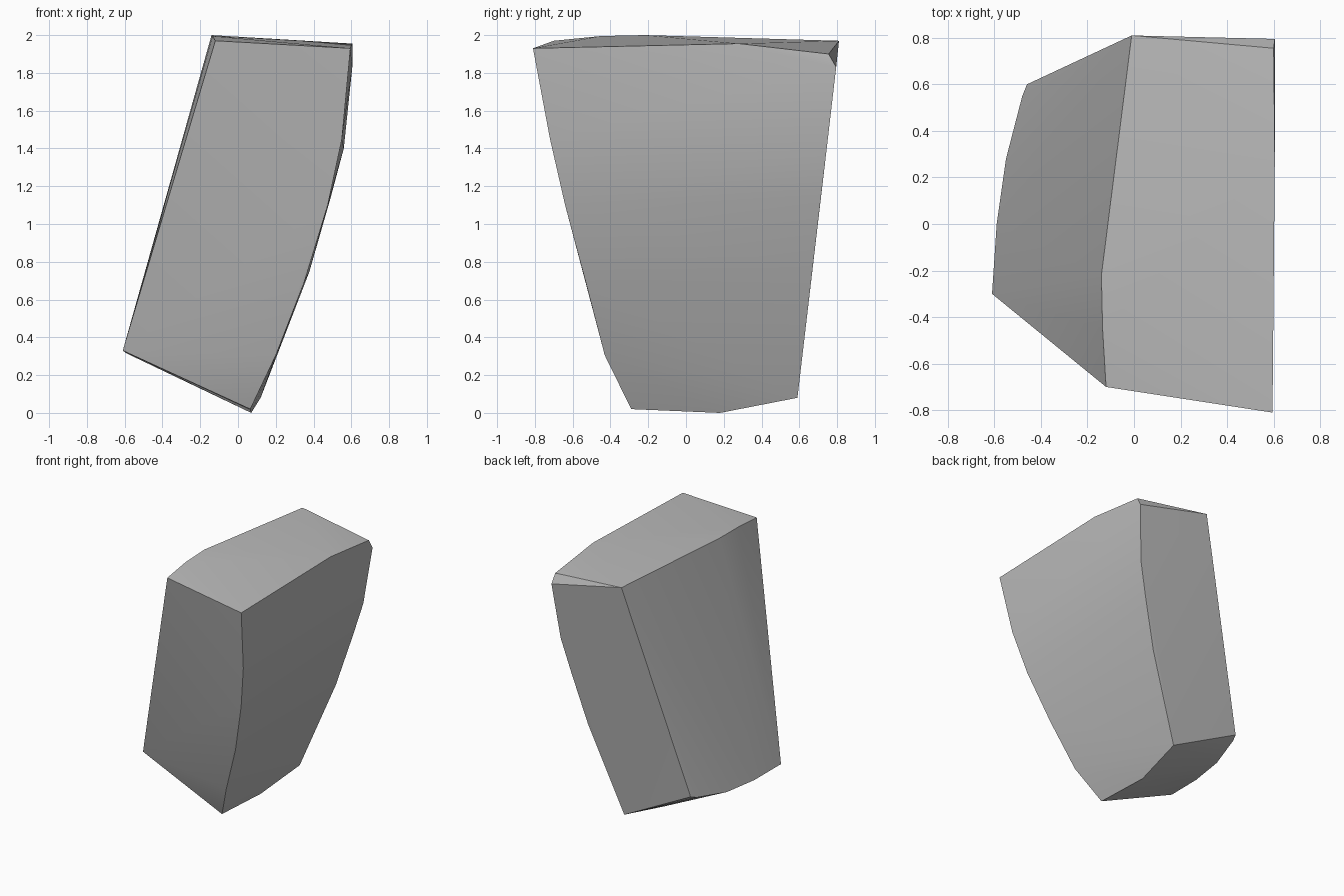
import bpy, bmesh, math

cube = bpy.data.objects.get("Cube")
if cube:
    bpy.data.objects.remove(cube, do_unlink=True)

# Stone grey
stone = bpy.data.materials.new("stone_grey")
stone.use_nodes = True
grey = (0.5, 0.5, 0.5, 1)
stone.diffuse_color = grey
stone.node_tree.nodes["Principled BSDF"].inputs["Base Color"].default_value = grey

# Outline edges of the tapered block
top_left_edge = [(-0.12, -0.70, 1.97), (-0.135, -0.45, 1.995),
                 (-0.14, -0.22, 2.0), (-0.01, 0.81, 1.97)]
top_right_edge = [(0.595, -0.81, 1.93), (0.605, 0.28, 1.955), (0.60, 0.755, 1.90)]
bottom_left_edge = [(-0.61, -0.30, 0.33), (-0.59, 0, 0.315), (-0.55, 0.28, 0.318),
                    (-0.48, 0.55, 0.36), (-0.46, 0.60, 0.378)]
front_curve = [(0.55, -0.72, 1.45), (0.475, -0.64, 1.1), (0.35, -0.53, 0.69),
               (0.20, -0.43, 0.305), (0.065, -0.29, 0.02)]
back_curve = [(0.605, 0.795, 1.83), (0.56, 0.745, 1.4), (0.488, 0.713, 1.13),
              (0.377, 0.668, 0.745), (0.25, 0.63, 0.42), (0.12, 0.59, 0.08)]
bottom_right_middle = [(0.07, 0.18, 0)]

# Skin the edges into one closed solid
bm = bmesh.new()
for edge in (top_left_edge, top_right_edge, bottom_left_edge,
             front_curve, back_curve, bottom_right_middle):
    for point in edge:
        bm.verts.new(point)
hull = bmesh.ops.convex_hull(bm, input=bm.verts[:])
spare = {g for g in hull["geom_interior"] + hull["geom_unused"]
         if isinstance(g, bmesh.types.BMVert)}
bmesh.ops.delete(bm, geom=list(spare), context="VERTS")
bmesh.ops.recalc_face_normals(bm, faces=bm.faces[:])

mesh = bpy.data.meshes.new("stone_block")
bm.to_mesh(mesh)
bm.free()
mesh.materials.append(stone)
block = bpy.data.objects.new("stone_block", mesh)
bpy.context.collection.objects.link(block)

# Smooth the curved sides, keep the corners crisp
bpy.ops.object.select_all(action="DESELECT")
block.select_set(True)
bpy.context.view_layer.objects.active = block
bpy.ops.object.shade_smooth_by_angle(angle=math.radians(30))
